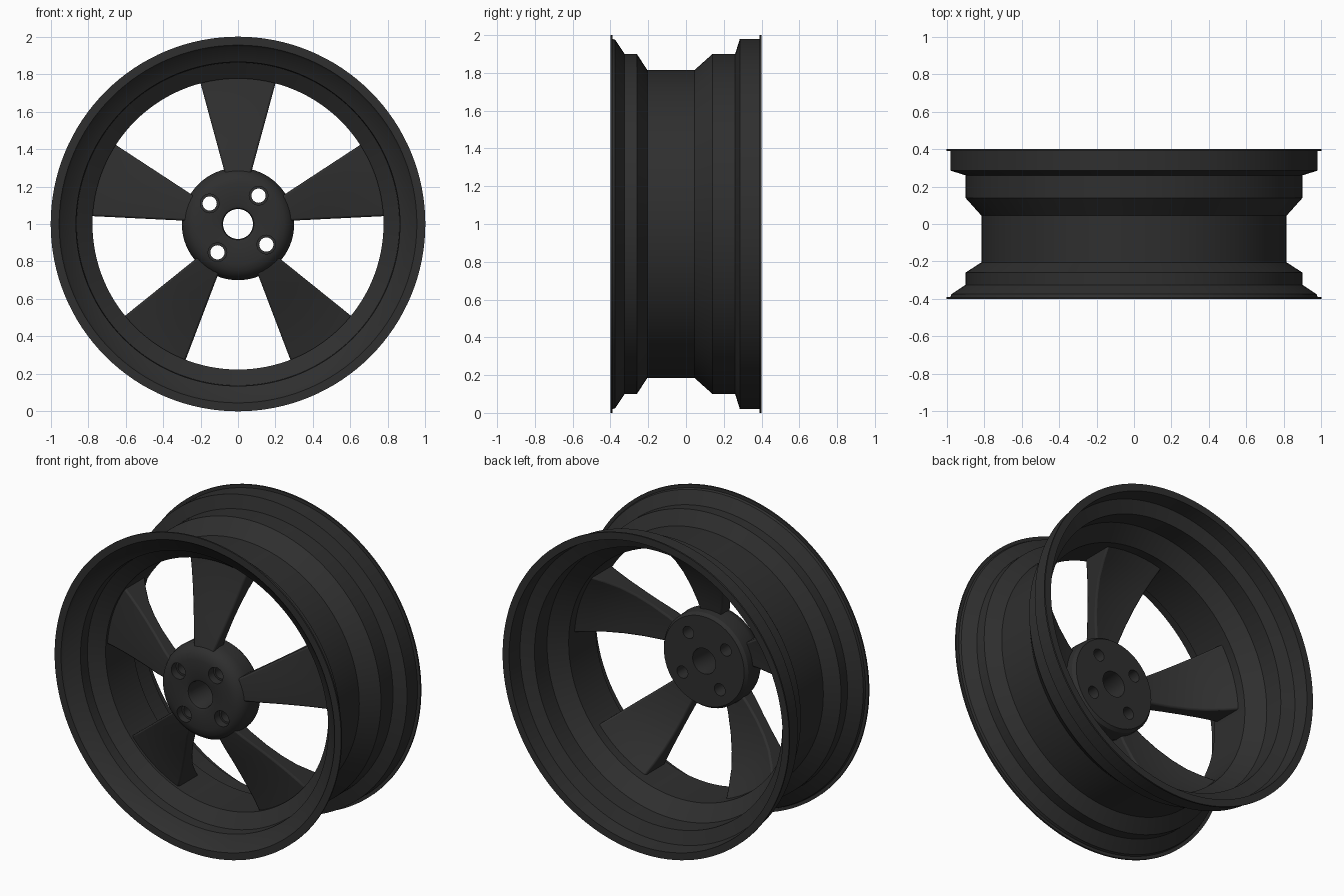
import bpy, bmesh, math
from mathutils import Matrix, Vector

cube = bpy.data.objects.get("Cube")
if cube:
    bpy.data.objects.remove(cube, do_unlink=True)

CENTRE = Matrix.Translation((0, 0, 1))

dark = bpy.data.materials.new("dark grey")
dark.use_nodes = True
colour = (0.028, 0.028, 0.028, 1)
dark.diffuse_color = colour
dark.node_tree.nodes["Principled BSDF"].inputs["Base Color"].default_value = colour


def finish(bm, name, angle=30):
    """Turn a bmesh into a smooth shaded object with sharp edges kept."""
    bmesh.ops.recalc_face_normals(bm, faces=bm.faces[:])
    mesh = bpy.data.meshes.new(name)
    bm.to_mesh(mesh)
    bm.free()
    mesh.materials.append(dark)
    ob = bpy.data.objects.new(name, mesh)
    bpy.context.collection.objects.link(ob)
    ob.matrix_world = CENTRE
    smooth(ob, angle)
    return ob


def smooth(ob, angle=30):
    bpy.ops.object.select_all(action='DESELECT')
    ob.select_set(True)
    bpy.context.view_layer.objects.active = ob
    bpy.ops.object.shade_smooth_by_angle(angle=math.radians(angle))


def lathe(profile, name, steps=96, angle=25):
    """Spin a closed (y, radius) profile around the y axis."""
    bm = bmesh.new()
    rings = []
    for i in range(steps):
        a = math.tau * i / steps
        rings.append([bm.verts.new((r * math.sin(a), y, r * math.cos(a)))
                      for y, r in profile])
    n = len(profile)
    for i in range(steps):
        p, q = rings[i], rings[(i + 1) % steps]
        for j in range(n):
            k = (j + 1) % n
            bm.faces.new((p[j], p[k], q[k], q[j]))
    return finish(bm, name, angle)


# Rim barrel: outer side front to back, then inner side back to front
outer = [(-0.40, 1.0), (-0.39, 1.0), (-0.39, 0.98), (-0.375, 0.975),
         (-0.325, 0.90), (-0.26, 0.90), (-0.205, 0.815), (0.045, 0.815),
         (0.14, 0.90), (0.26, 0.90), (0.285, 0.98), (0.39, 0.98),
         (0.39, 1.0), (0.40, 1.0)]
inner = [(0.40, 0.955), (0.305, 0.945), (0.275, 0.865), (0.15, 0.865),
         (0.06, 0.777), (-0.21, 0.777), (-0.27, 0.862), (-0.335, 0.865),
         (-0.385, 0.945), (-0.40, 0.955)]
lathe(outer + inner, "rim_barrel", 128)

# Hub with a rounded front shoulder and a centre bore
hub = lathe([(-0.375, 0.085), (-0.38, 0.10), (-0.38, 0.215), (-0.372, 0.25),
             (-0.352, 0.277), (-0.325, 0.293), (-0.29, 0.30), (-0.20, 0.295),
             (-0.18, 0.28), (-0.18, 0.08), (-0.36, 0.08)], "hub", 64)

# Bolt holes, wider at the front
bm = bmesh.new()
for k in range(4):
    a = math.radians(54 + 90 * k)
    pos = Vector((0.187 * math.cos(a), 0, 0.187 * math.sin(a)))
    for radius, y, depth in ((0.038, -0.28, 0.4), (0.05, -0.40, 0.14)):
        bmesh.ops.create_cone(
            bm, cap_ends=True, segments=24, radius1=radius, radius2=radius, depth=depth,
            matrix=Matrix.Translation(pos + Vector((0, y, 0))) @ Matrix.Rotation(math.pi / 2, 4, 'X'))
cutter = finish(bm, "bolt_hole_cutter")
cutter.hide_render = True
mod = hub.modifiers.new("bolt holes", 'BOOLEAN')
mod.object = cutter
mod.solver = 'EXACT'
mod.use_self = True
smooth(hub, 25)
bpy.ops.object.modifier_move_to_index(modifier="bolt holes", index=0)
bpy.ops.object.modifier_apply(modifier="bolt holes")
bpy.data.objects.remove(cutter, do_unlink=True)
smooth(hub, 25)

# Spokes: (radius, front y, back y) stations, flaring towards the rim
stations = [(0.25, -0.350, -0.25), (0.34, -0.325, -0.235), (0.45, -0.285, -0.205),
            (0.55, -0.252, -0.165), (0.64, -0.225, -0.115), (0.72, -0.205, -0.05),
            (0.795, -0.19, 0.02)]
ACROSS = 8


def spoke(index):
    bm = bmesh.new()
    sections = []
    for radius, front, back in stations:
        half = 0.075 + (radius - 0.30) * 0.262
        loop = []
        for y, sign in ((front, 1), (back, -1)):
            for i in range(ACROSS + 1):
                x = sign * half * (2 * i / ACROSS - 1)
                loop.append(bm.verts.new((x, y, math.sqrt(radius ** 2 - x ** 2))))
        sections.append(loop)
    n = len(sections[0])
    for p, q in zip(sections, sections[1:]):
        for j in range(n):
            k = (j + 1) % n
            bm.faces.new((p[j], p[k], q[k], q[j]))
    for loop in (sections[0], sections[-1]):
        for j in range(ACROSS):
            bm.faces.new((loop[j], loop[j + 1], loop[n - 2 - j], loop[n - 1 - j]))
    bmesh.ops.rotate(bm, verts=bm.verts[:],
                     matrix=Matrix.Rotation(math.tau * index / 5, 3, 'Y'))
    ob = finish(bm, f"spoke_{index + 1}", 40)
    bevel = ob.modifiers.new("soft edges", 'BEVEL')
    bevel.width = 0.01
    bevel.segments = 2
    bevel.limit_method = 'ANGLE'
    bevel.angle_limit = math.radians(50)


for i in range(5):
    spoke(i)
